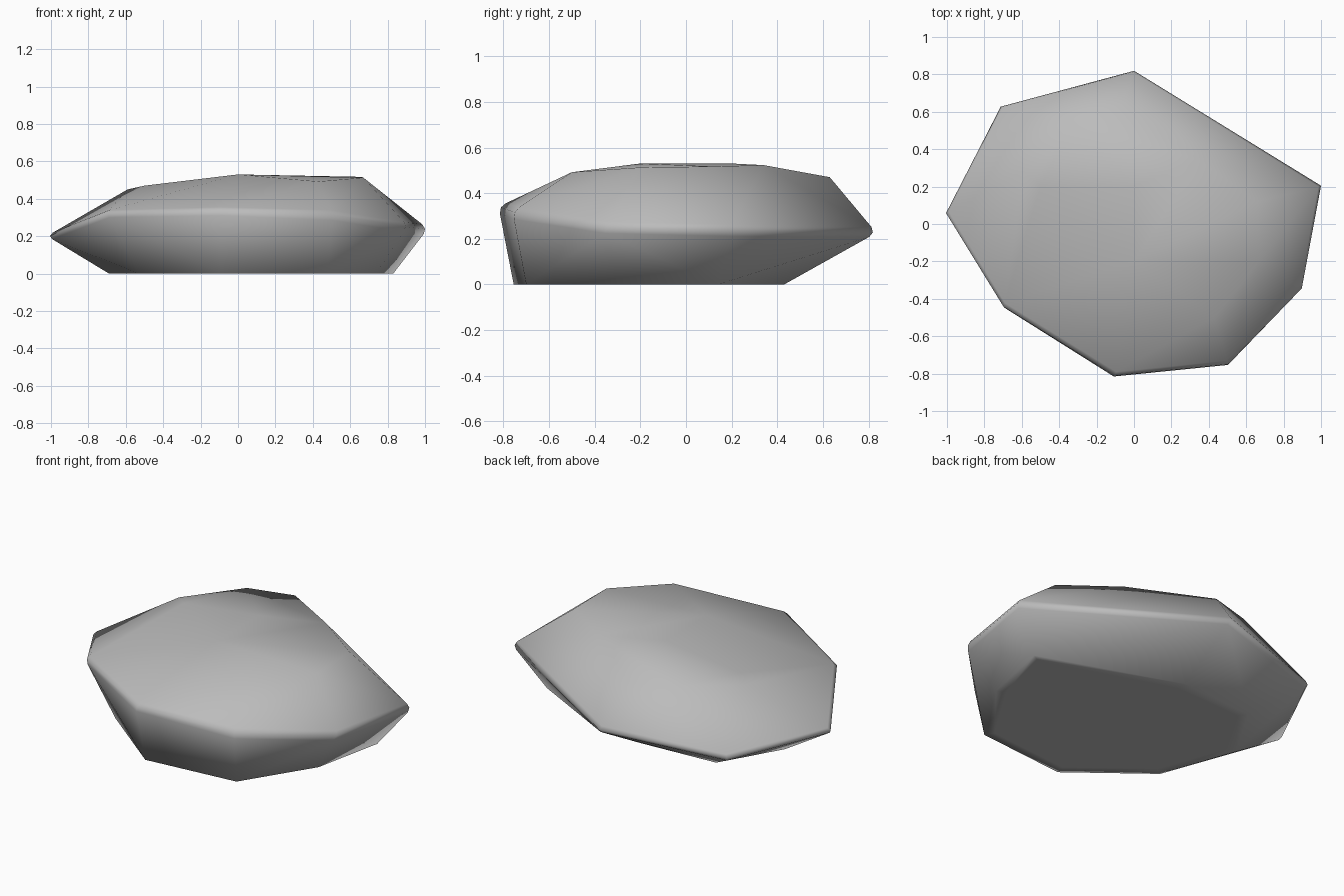
import bpy
import bmesh

cube = bpy.data.objects.get("Cube")
if cube:
    bpy.data.objects.remove(cube, do_unlink=True)

# Stone colour
stone = bpy.data.materials.new("stone grey")
grey = (0.5, 0.5, 0.5, 1.0)
stone.use_nodes = True
stone.diffuse_color = grey
bsdf = stone.node_tree.nodes["Principled BSDF"]
bsdf.inputs["Base Color"].default_value = grey
bsdf.inputs["Roughness"].default_value = 0.8

# Widest outline, anticlockwise from the left tip
rim = [(-1.024, .06, .2), (-.71, -.45, .33), (-.11, -.822, .345), (.505, -.76, .32),
       (.912, -.345, .25), (1.015, .21, .24), (0, .835, .225), (-.725, .64, .17)]
# Flat underside, one corner below each rim corner
base = [(-.69, .04), (-.53, -.41), (-.09, -.755), (.48, -.7),
        (.74, -.29), (.83, .14), (0, .43), (-.48, .4)]
# Gently domed top
crown = [(-.5, .2, .47), (-.59, .28, .45), (-.325, .55, .475), (-.06, .63, .47),
         (.35, .34, .523), (.66, .12, .517), (.67, -.2, .513),
         (0, -.2, .53), (0, .2, .53), (.43, -.5, .492)]

# Wrap a convex skin round the three levels
bm = bmesh.new()
rim_verts = [bm.verts.new(p) for p in rim]
for x, y in base:
    bm.verts.new((x, y, 0))
for p in crown:
    bm.verts.new(p)
bmesh.ops.convex_hull(bm, input=bm.verts[:])
bmesh.ops.dissolve_limit(bm, angle_limit=0.01, verts=bm.verts[:], edges=bm.edges[:])

# Soften the sharp rim
rim_set = set(rim_verts)
rim_edges = [e for e in bm.edges if all(v in rim_set for v in e.verts)]
bmesh.ops.bevel(bm, geom=rim_edges, offset=0.035, segments=2,
                profile=0.5, affect='EDGES')

# Flat underside with a narrow border
under = [f for f in bm.faces if all(v.co.z < 0.001 for v in f.verts)]
bmesh.ops.inset_region(bm, faces=under, thickness=0.06)
bmesh.ops.recalc_face_normals(bm, faces=bm.faces[:])

mesh = bpy.data.meshes.new("flat_rock")
bm.to_mesh(mesh)
bm.free()
mesh.materials.append(stone)
for poly in mesh.polygons:
    poly.use_smooth = True
rock = bpy.data.objects.new("flat_rock", mesh)
bpy.context.collection.objects.link(rock)
